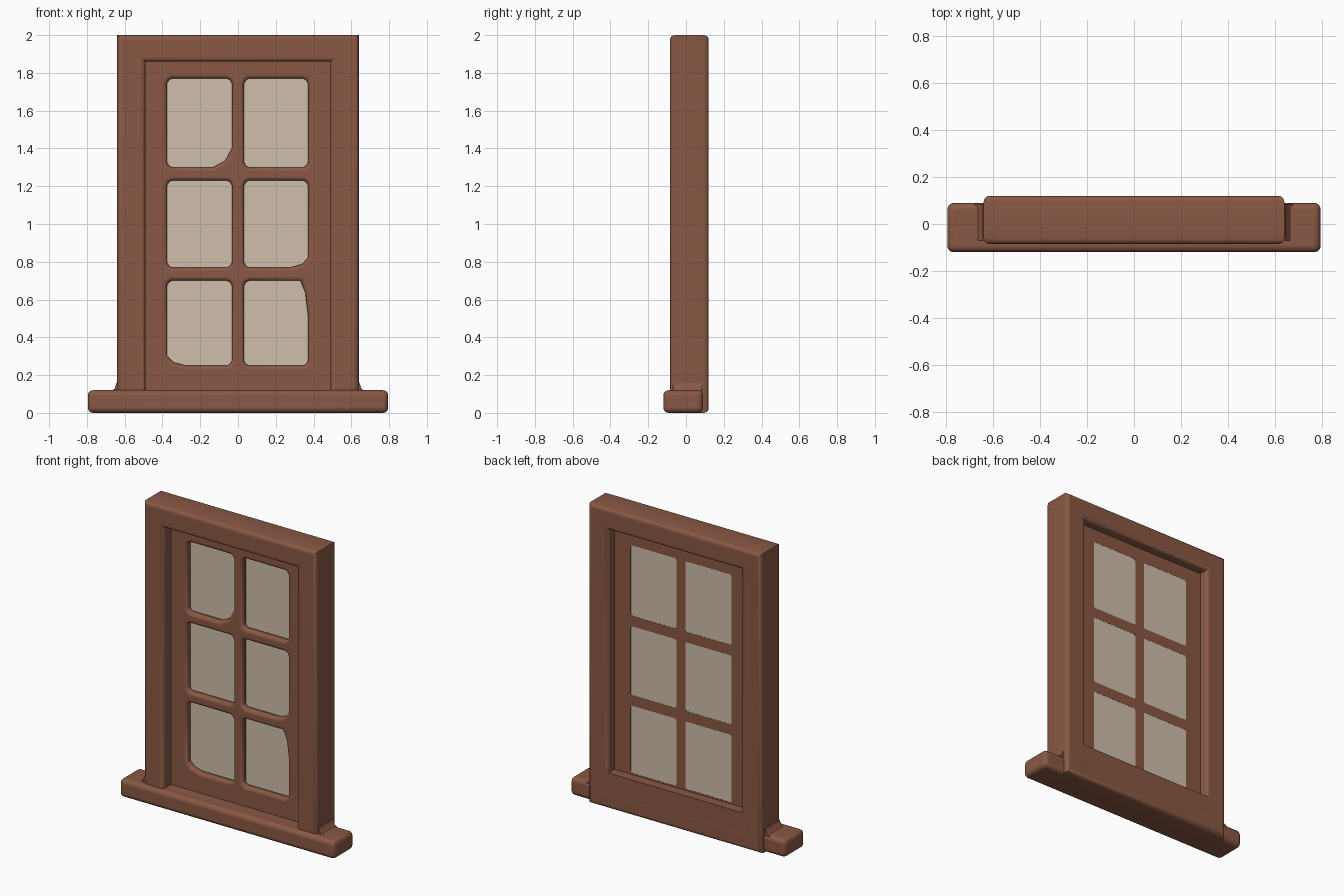
import bpy, math

old = bpy.data.objects.get("Cube")
if old:
    bpy.data.objects.remove(old, do_unlink=True)


def material(name, rgb):
    m = bpy.data.materials.new(name)
    m.use_nodes = True
    m.diffuse_color = (*rgb, 1)
    node = m.node_tree.nodes["Principled BSDF"]
    node.inputs["Base Color"].default_value = (*rgb, 1)
    node.inputs["Roughness"].default_value = 0.8
    return m


WOOD = material("brown wood", (0.25, 0.098, 0.058))
GLASS = material("cream glass", (0.63, 0.52, 0.41))


def rectangle(x0, x1, z0, z1, r=0.0, worn=None):
    """Outline with softened corners; worn maps a corner index to its own cut size."""
    if not r:
        return [(x0, z0), (x1, z0), (x1, z1), (x0, z1)]
    pts = []
    corners = [(x0, z0, 1, 1), (x1, z0, -1, 1), (x1, z1, -1, -1), (x0, z1, 1, -1)]
    for i, (x, z, sx, sz) in enumerate(corners):
        cx, cz = (worn or {}).get(i, (r, r))
        arc = [(x, z + sz * cz), (x + sx * cx * 0.35, z + sz * cz * 0.35), (x + sx * cx, z)]
        pts += arc if i % 2 == 0 else arc[::-1]
    return pts


def panel(name, outlines, y0, y1, mat, bevel=0.0):
    """Upright slab from a filled outline; later outlines are holes."""
    cu = bpy.data.curves.new(name, "CURVE")
    cu.dimensions = "2D"
    cu.fill_mode = "BOTH"
    cu.extrude = (y1 - y0) / 2 - bevel
    cu.bevel_depth = bevel
    cu.bevel_resolution = 3
    cu.offset = -bevel
    for pts in outlines:
        s = cu.splines.new("POLY")
        s.points.add(len(pts) - 1)
        for p, (x, z) in zip(s.points, pts):
            p.co = (x, z, 0, 1)
        s.use_cyclic_u = True
    ob = bpy.data.objects.new(name, cu)
    bpy.context.collection.objects.link(ob)
    ob.rotation_euler.x = math.pi / 2
    ob.location.y = (y0 + y1) / 2
    cu.materials.append(mat)
    select(ob)
    bpy.ops.object.convert(target="MESH")
    bpy.ops.object.shade_smooth_by_angle(angle=math.radians(40))
    return bpy.context.object


def select(ob):
    bpy.ops.object.select_all(action="DESELECT")
    ob.select_set(True)
    bpy.context.view_layer.objects.active = ob


def block(name, x, y, z, bevel):
    """Rounded box between the given (low, high) ranges."""
    bpy.ops.mesh.primitive_cube_add(size=1, location=[sum(r) / 2 for r in (x, y, z)])
    ob = bpy.context.object
    ob.name = name
    ob.scale = [r[1] - r[0] for r in (x, y, z)]
    bpy.ops.object.transform_apply(location=False, rotation=False, scale=True)
    ob.data.materials.append(WOOD)
    if bevel:
        mod = ob.modifiers.new("rounding", "BEVEL")
        mod.width = bevel
        mod.segments = 4
    bpy.ops.object.shade_smooth_by_angle(angle=math.radians(40))
    return ob


# Outer frame, sill and the deeper bottom rail behind the sash
panel("outer_frame", [rectangle(-0.64, 0.64, 0, 2),
                      rectangle(-0.49, 0.49, 0.12, 1.86)], -0.085, 0.12, WOOD, 0.025)
block("sill", (-0.795, 0.795), (-0.12, 0.09), (0, 0.12), 0.028)
block("back_rail", (-0.52, 0.52), (0.03, 0.119), (0.06, 0.24), 0)

# Small fillets where the frame meets the sill
for side, name in ((-1, "right_fillet"), (1, "left_fillet")):
    curve = [(0.63, 0.11), (0.68, 0.11), (0.655, 0.126), (0.643, 0.16), (0.63, 0.16)]
    panel(name, [[(side * x, z) for x, z in curve]], -0.07, 0.085, WOOD)

# Sash: rounded front bars with a few worn corners, over a flat back lattice
columns = [(-0.375, -0.033), (0.033, 0.37)]
rows = [(0.25, 0.70), (0.77, 1.23), (1.30, 1.77)]
worn = {(0, 2): {1: (0.1, 0.1)}, (1, 1): {1: (0.09, 0.05)},
        (0, 0): {0: (0.1, 0.05)}, (1, 0): {2: (0.04, 0.18)}}
border = rectangle(-0.51, 0.51, 0.09, 1.89)
front_holes, back_holes = [], []
for c, (x0, x1) in enumerate(columns):
    for r, (z0, z1) in enumerate(rows):
        front_holes.append(rectangle(x0, x1, z0, z1, 0.025, worn.get((c, r))))
        back_holes.append(rectangle(x0, x1, z0, z1, 0.012))
        # Glass pane, almost flush with the back
        panel(f"glass_pane_{c + 1}_{r + 1}", [back_holes[-1]], 0.035, 0.054, GLASS)
panel("sash_front", [border] + front_holes, -0.005, 0.045, WOOD, 0.02)
panel("sash_back", [border] + back_holes, 0.03, 0.055, WOOD)
